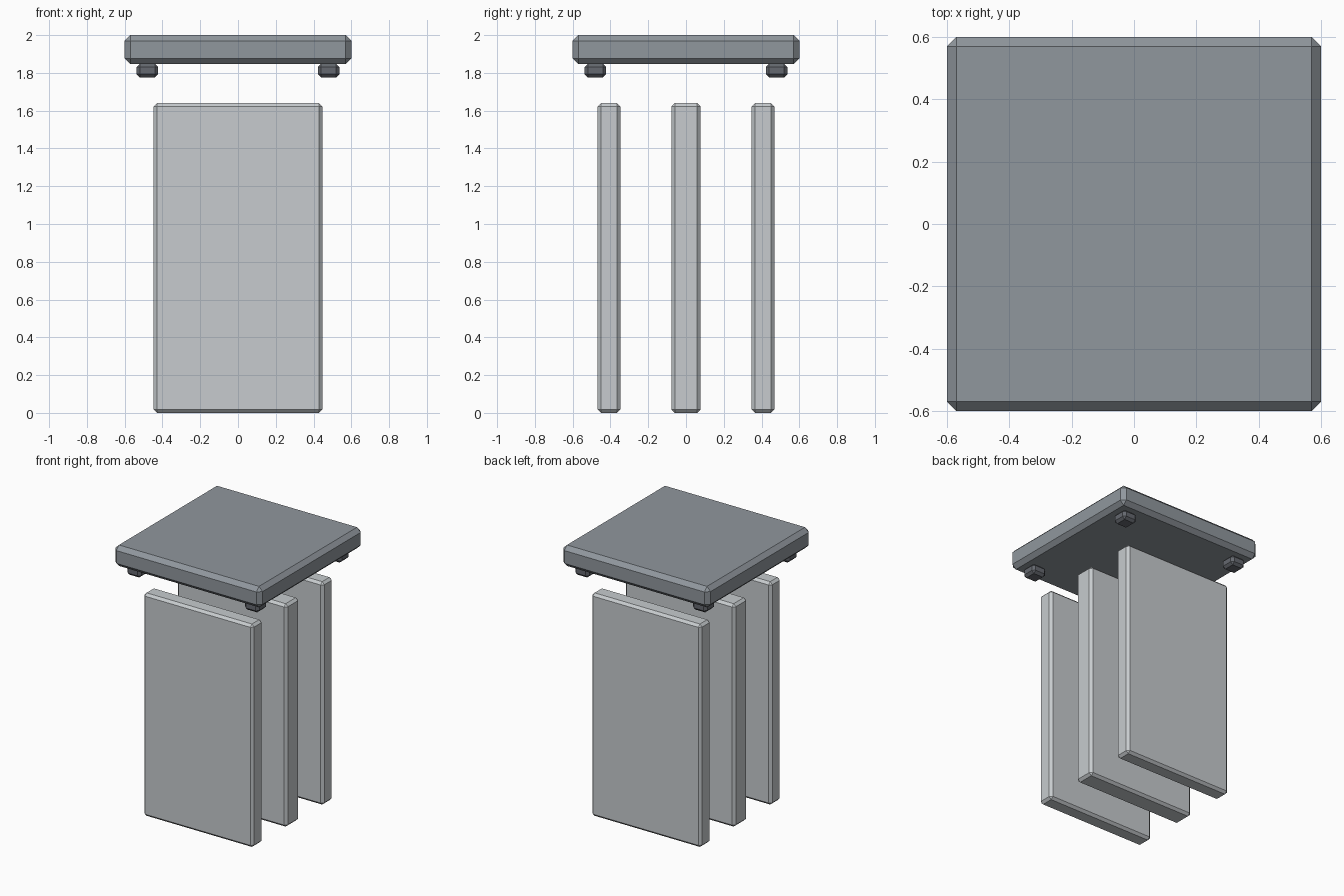
import bpy
import bmesh

cube = bpy.data.objects.get("Cube")
if cube:
    bpy.data.objects.remove(cube, do_unlink=True)


def material(name, rgb):
    mat = bpy.data.materials.new(name)
    mat.use_nodes = True
    colour = (*rgb, 1.0)
    mat.diffuse_color = colour
    mat.node_tree.nodes["Principled BSDF"].inputs["Base Color"].default_value = colour
    return mat


def chamfered_box(name, size, centre, chamfer, mat):
    """Flat-shaded box with a single-segment chamfer on every edge."""
    bm = bmesh.new()
    bmesh.ops.create_cube(bm, size=1)
    bmesh.ops.scale(bm, vec=size, verts=bm.verts)
    bmesh.ops.bevel(bm, geom=bm.edges[:], offset=chamfer, segments=1,
                    affect='EDGES', clamp_overlap=True)
    mesh = bpy.data.meshes.new(name)
    bm.to_mesh(mesh)
    bm.free()
    mesh.materials.append(mat)
    obj = bpy.data.objects.new(name, mesh)
    obj.location = centre
    bpy.context.collection.objects.link(obj)
    return obj


slab_grey = material("slab grey", (0.28, 0.31, 0.34))
panel_grey = material("light panel grey", (0.57, 0.60, 0.62))
foot_grey = material("dark foot grey", (0.13, 0.14, 0.16))

# Top slab
chamfered_box("top_slab", (1.2, 1.2, 0.154), (0, 0, 1.923), 0.03, slab_grey)

# Small feet under the slab corners
for side, x in (("left", 0.48), ("right", -0.48)):
    for end, y in (("front", -0.48), ("back", 0.48)):
        chamfered_box(f"{end}_{side}_foot", (0.115, 0.115, 0.073),
                      (x, y, 1.8125), 0.018, foot_grey)

# Three upright panels, the middle one thicker
for name, y, depth in (("front", -0.408, 0.121),
                       ("middle", 0, 0.154),
                       ("back", 0.408, 0.121)):
    chamfered_box(f"{name}_panel", (0.894, depth, 1.64), (0, y, 0.82),
                  0.018, panel_grey)
